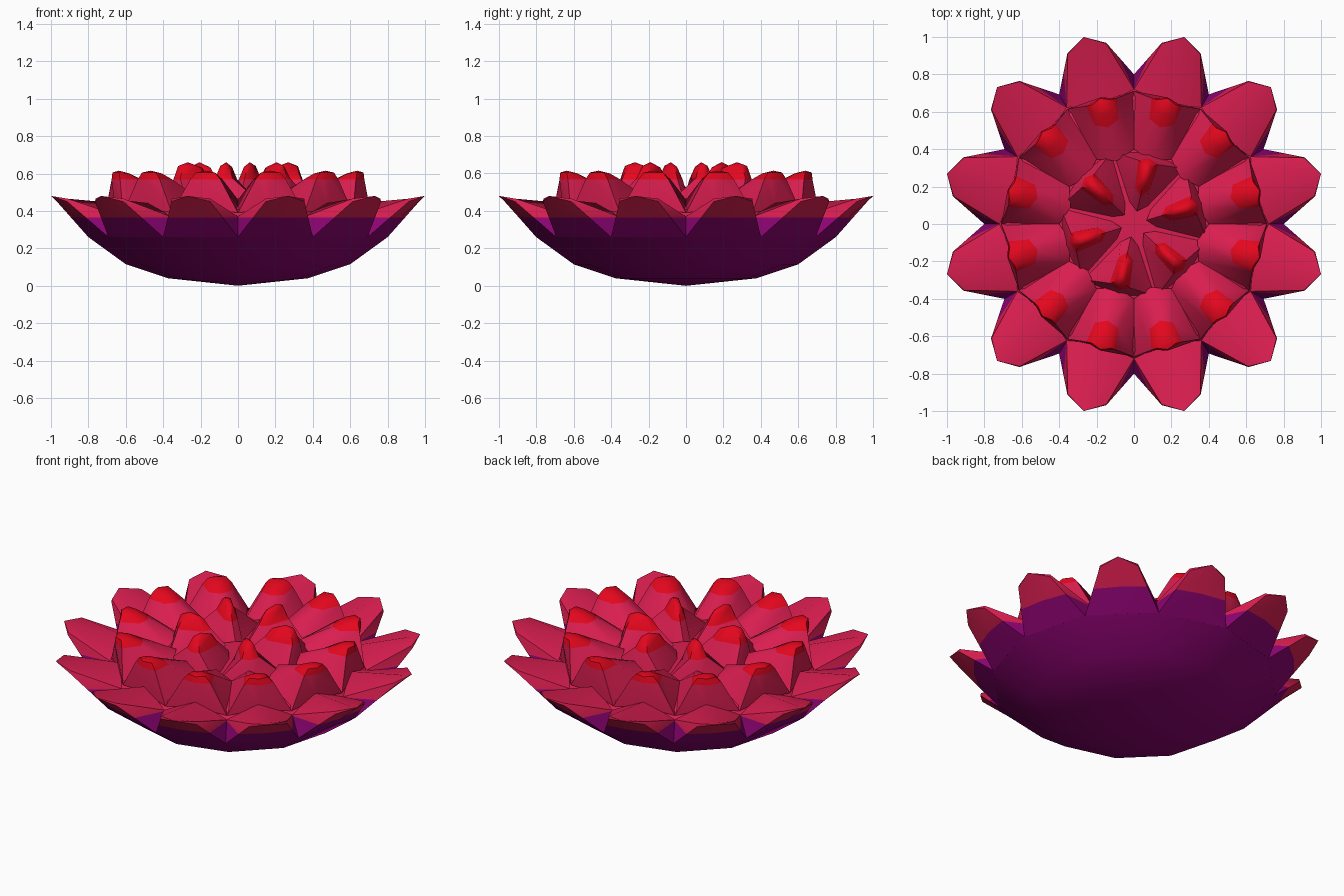
import bpy, bmesh, math
from mathutils import Vector

if "Cube" in bpy.data.objects:
    bpy.data.objects.remove(bpy.data.objects["Cube"])


def material(name, rgb):
    m = bpy.data.materials.new(name)
    m.diffuse_color = (*rgb, 1)
    m.use_nodes = True
    m.node_tree.nodes["Principled BSDF"].inputs["Base Color"].default_value = m.diffuse_color
    return m


MATS = [material("petal_pink", (0.70, 0.013, 0.08)),
        material("tip_red", (0.78, 0.002, 0.013)),
        material("underside_purple", (0.27, 0.001, 0.17))]
PINK, RED, PURPLE = range(3)
PURPLE_TOP, RED_BOTTOM = 0.365, 0.568   # heights where the colour changes


def polar(deg, r, z):
    a = math.radians(deg)
    return Vector((r * math.cos(a), r * math.sin(a), z))


def finish(name, bm):
    """Cut at the colour heights, colour by height and make the object."""
    for z in (PURPLE_TOP, RED_BOTTOM):
        bmesh.ops.bisect_plane(bm, geom=bm.verts[:] + bm.edges[:] + bm.faces[:],
                               dist=1e-5, plane_co=(0, 0, z), plane_no=(0, 0, 1))
    bmesh.ops.recalc_face_normals(bm, faces=bm.faces)
    for f in bm.faces:
        z = f.calc_center_median().z
        f.material_index = PURPLE if z < PURPLE_TOP else RED if z > RED_BOTTOM else PINK
    me = bpy.data.meshes.new(name)
    bm.to_mesh(me)
    bm.free()
    for m in MATS:
        me.materials.append(m)
    ob = bpy.data.objects.new(name, me)
    bpy.context.collection.objects.link(ob)
    bpy.ops.object.select_all(action='DESELECT')
    ob.select_set(True)
    bpy.context.view_layer.objects.active = ob
    bpy.ops.object.shade_smooth_by_angle(angle=math.radians(45))


def ring(name, count, start, loops, tip):
    """Loft loops of (angle offset, radius, height) to a tip, repeated round z."""
    bm = bmesh.new()
    n = len(loops[0])
    for k in range(count):
        a = start + k * 360 / count
        rows = [[bm.verts.new(polar(a + d, r, z)) for d, r, z in lp] for lp in loops]
        end = bm.verts.new(polar(a + tip[0], tip[1], tip[2]))
        bm.faces.new(rows[0])
        for i in range(n):
            i2 = (i + 1) % n
            for lo, hi in zip(rows, rows[1:]):
                bm.faces.new((lo[i], lo[i2], hi[i2], hi[i]))
            bm.faces.new((rows[-1][i], rows[-1][i2], end))
    finish(name, bm)


# twelve-sided bowl with a shallow pink floor
bm = bmesh.new()
profile = [(0.375, 0.04), (0.60, 0.115), (0.80, 0.26), (0.72, 0.37), (0.68, 0.41), (0.40, 0.45)]
rows = [[bm.verts.new(polar(30 * k, r, z)) for k in range(12)] for r, z in profile]
bottom, centre = bm.verts.new((0, 0, 0)), bm.verts.new((0, 0, 0.47))
for k in range(12):
    k2 = (k + 1) % 12
    bm.faces.new((bottom, rows[0][k2], rows[0][k]))
    bm.faces.new((centre, rows[-1][k], rows[-1][k2]))
    for lo, hi in zip(rows, rows[1:]):
        bm.faces.new((lo[k], lo[k2], hi[k2], hi[k]))
finish("flower_bowl", bm)

# outer petals: wedges growing from the bowl edge
ring("outer_petals", 12, 15, [
    [(-15, 0.80, 0.26), (0, 0.773, 0.26), (15, 0.80, 0.26),
     (15, 0.72, 0.37), (0, 0.66, 0.44), (-15, 0.72, 0.37)],
    [(-6.3, 0.98, 0.45), (0, 1.0, 0.45), (6.3, 0.98, 0.45),
     (6.3, 0.975, 0.465), (0, 0.985, 0.468), (-6.3, 0.975, 0.465)]], (0, 1.035, 0.48))

# middle petals: mounds with red tips
ring("middle_petals", 12, 15, [
    [(-15, 0.71, 0.39), (0, 0.68, 0.41), (15, 0.71, 0.39),
     (15, 0.40, 0.46), (0, 0.35, 0.50), (-15, 0.40, 0.46)],
    [(-7, 0.68, 0.57), (0, 0.70, 0.565), (7, 0.68, 0.57),
     (6.5, 0.57, 0.57), (0, 0.54, 0.57), (-6.5, 0.57, 0.57)],
    [(-4.5, 0.675, 0.605), (0, 0.695, 0.605), (4.5, 0.675, 0.605),
     (4, 0.62, 0.60), (0, 0.60, 0.60), (-4, 0.62, 0.60)]], (0, 0.66, 0.615))

# inner petals: six narrow fins, turned slightly
ring("inner_petals", 6, 17, [
    [(-29, 0.40, 0.45), (0, 0.39, 0.46), (29, 0.40, 0.45),
     (24, 0.12, 0.465), (0, 0.07, 0.485), (-24, 0.12, 0.465)],
    [(-8, 0.34, 0.575), (0, 0.36, 0.57), (8, 0.34, 0.575),
     (11, 0.20, 0.575), (0, 0.16, 0.575), (-11, 0.20, 0.575)],
    [(-4.5, 0.315, 0.64), (0, 0.335, 0.64), (4.5, 0.315, 0.64),
     (5, 0.23, 0.635), (0, 0.20, 0.63), (-5, 0.23, 0.635)]], (0, 0.28, 0.66))
